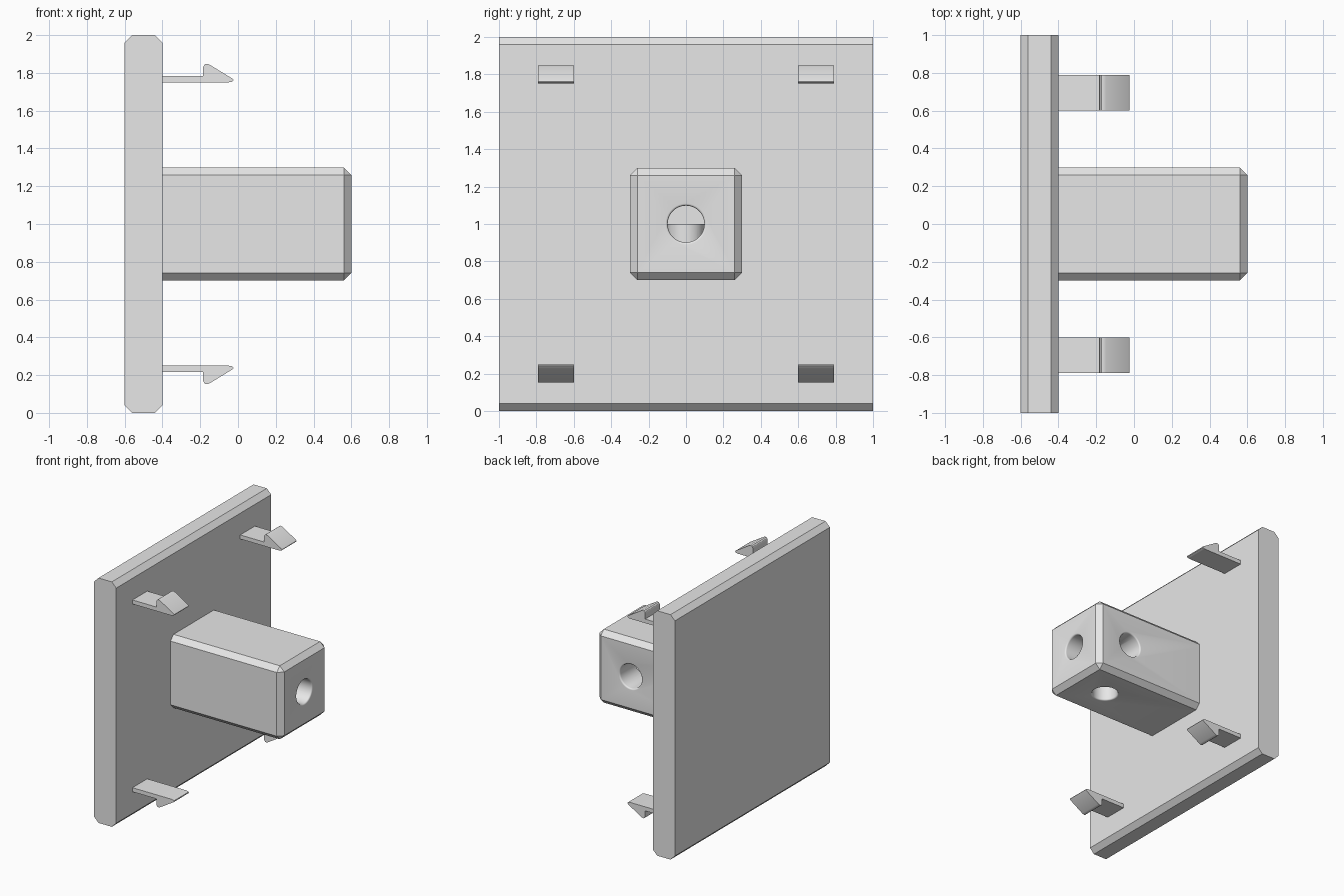
import bpy, bmesh, math
from mathutils import Matrix, Vector

if "Cube" in bpy.data.objects:
    bpy.data.objects.remove(bpy.data.objects["Cube"])

grey = bpy.data.materials.new("light grey")
grey.diffuse_color = (0.8, 0.8, 0.8, 1)
grey.use_nodes = True
grey.node_tree.nodes["Principled BSDF"].inputs["Base Color"].default_value = grey.diffuse_color


def add_object(name, bm):
    bmesh.ops.recalc_face_normals(bm, faces=bm.faces)
    mesh = bpy.data.meshes.new(name)
    bm.to_mesh(mesh)
    bm.free()
    mesh.materials.append(grey)
    obj = bpy.data.objects.new(name, mesh)
    bpy.context.collection.objects.link(obj)
    return obj


def extrude_y(name, profile, y0, y1):
    """Prism from an (x, z) outline between two y positions."""
    bm = bmesh.new()
    face = bm.faces.new([bm.verts.new((x, y0, z)) for x, z in profile])
    out = bmesh.ops.extrude_face_region(bm, geom=[face])
    verts = [v for v in out["geom"] if isinstance(v, bmesh.types.BMVert)]
    bmesh.ops.translate(bm, verts=verts, vec=(0, y1 - y0, 0))
    return add_object(name, bm)


# Plate with chamfered top and bottom edges
c = 0.04
extrude_y("plate", [(-0.6, c), (-0.6 + c, 0), (-0.4 - c, 0), (-0.4, c),
                    (-0.4, 2 - c), (-0.4 - c, 2), (-0.6 + c, 2), (-0.6, 2 - c)], -1, 1)

# Snap clips: thin stem with a rounded barb, facing up at the top, down at the bottom
clip = [(-0.42, 1.75), (-0.05, 1.75), (-0.035, 1.752), (-0.026, 1.757),
        (-0.024, 1.763), (-0.030, 1.770), (-0.148, 1.842), (-0.160, 1.847),
        (-0.172, 1.847), (-0.180, 1.841), (-0.184, 1.830), (-0.184, 1.783), (-0.42, 1.783)]
for level, flip in (("upper", False), ("lower", True)):
    outline = [(x, 2 - z if flip else z) for x, z in clip]
    for side, y0 in (("front", -0.79), ("back", 0.60)):
        extrude_y(f"{level}_{side}_clip", outline, y0, y0 + 0.19)

# Central block, chamfered everywhere except where it meets the plate
bm = bmesh.new()
bmesh.ops.create_cube(bm, size=1, matrix=Matrix.Translation((0.08, 0, 1))
                      @ Matrix.Diagonal((1.04, 0.6, 0.6, 1)))
edges = [e for e in bm.edges if max(v.co.x for v in e.verts) > 0]
bmesh.ops.bevel(bm, geom=edges, offset=0.04, segments=1, affect='EDGES')
block = add_object("block", bm)


def hole_cutter(mouth, direction, depth):
    """Round drill with a softly flared mouth; direction points into the block."""
    rim, r, n = 0.012, 0.098, 48
    profile = [(r + rim, -0.05)]
    for i in range(5):
        a = math.radians(90 * i / 4)
        profile.append((r + rim * (1 - math.sin(a)), rim * (1 - math.cos(a))))
    profile.append((r, depth))
    bm = bmesh.new()
    rings = [[bm.verts.new((q * math.cos(t), q * math.sin(t), d))
              for t in (2 * math.pi * k / n for k in range(n))] for q, d in profile]
    for a, b in zip(rings, rings[1:]):
        for k in range(n):
            bm.faces.new((a[k], a[(k + 1) % n], b[(k + 1) % n], b[k]))
    bm.faces.new(rings[0])
    bm.faces.new(rings[-1])
    turn = Vector((0, 0, 1)).rotation_difference(Vector(direction)).to_matrix().to_4x4()
    bm.transform(Matrix.Translation(mouth) @ turn)
    obj = add_object("hole_cutter", bm)
    obj.hide_render = True
    return obj


# Three holes that meet inside the block: end, back and underside
bpy.context.view_layer.objects.active = block
for mouth, direction, depth in (((0.6, 0, 1), (-1, 0, 0), 0.42),
                                ((0.29, 0.3, 1), (0, -1, 0), 0.3),
                                ((0.29, 0, 0.7), (0, 0, 1), 0.3)):
    cutter = hole_cutter(mouth, direction, depth)
    mod = block.modifiers.new("hole", 'BOOLEAN')
    mod.operation = 'DIFFERENCE'
    mod.solver = 'EXACT'
    mod.object = cutter
    bpy.ops.object.modifier_apply(modifier=mod.name)
    bpy.data.objects.remove(cutter, do_unlink=True)

# Smooth hole walls and clip roundings, keep chamfers crisp
for obj in bpy.context.scene.objects:
    obj.select_set(True)
bpy.ops.object.shade_smooth_by_angle(angle=math.radians(30))
